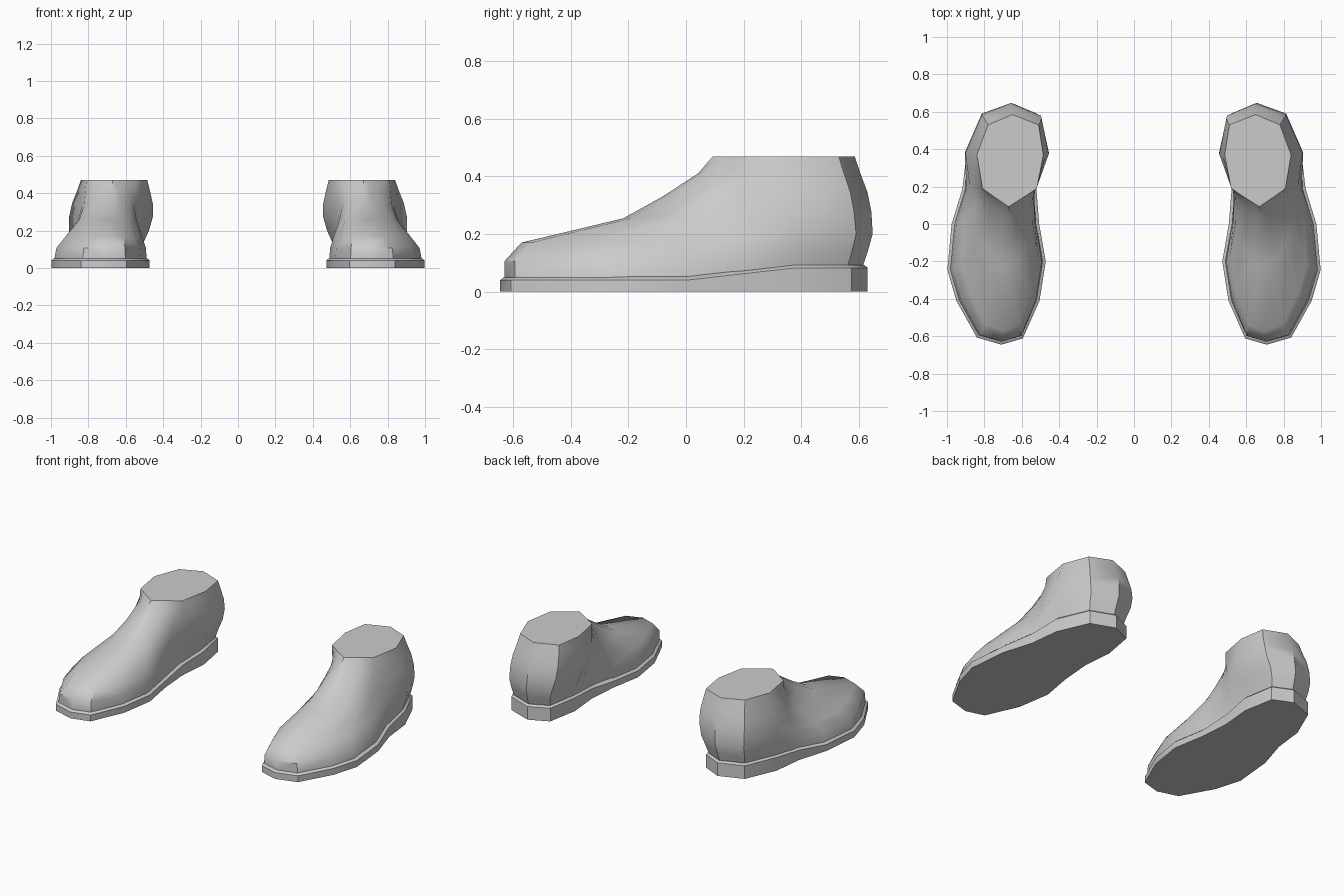
import bpy, bmesh, math
from mathutils import Vector

if "Cube" in bpy.data.objects:
    bpy.data.objects.remove(bpy.data.objects["Cube"], do_unlink=True)

grey = bpy.data.materials.new("light grey")
grey.use_nodes = True
COLOUR = (0.6, 0.6, 0.6, 1)
grey.diffuse_color = COLOUR
grey.node_tree.nodes["Principled BSDF"].inputs["Base Color"].default_value = COLOUR

# Outlines of the left shoe: toe tip, round the outer side, heel, back along the inner side
SOLE = [(.71, -.645), (.84, -.607), (.95, -.41), (.998, -.245), (.975, 0), (.917, .19),
        (.895, .38), (.81, .575), (.66, .63), (.54, .575), (.505, .38), (.522, .19),
        (.507, 0), (.472, -.2), (.505, -.41), (.595, -.612)]
ANKLE = [(.67, .093), (.698, .112), (.726, .131), (.754, .150), (.782, .170), (.81, .19),
         (.84, .37), (.78, .53), (.65, .585), (.51, .53), (.485, .37), (.52, .19),
         (.55, .170), (.58, .150), (.61, .131), (.64, .112)]
CENTRE = Vector((.70, 0))
HEEL = Vector((.68, .36))
TOP = .47


def lerp(a, b, t):
    return a + (b - a) * t


def sole_height(y):
    """Height of the sole wall: thin at the toe, thicker under the heel."""
    return .04 + .043 * min(max(y / .38, 0), 1)


def inset(p, d):
    v = Vector(p)
    spine = Vector((CENTRE.x, min(max(v.y, -.4), .4)))
    return v - (v - spine).normalized() * d


def loft(name, rings, side):
    """Skin a stack of rings, cap both ends; side -1 gives the opposite shoe."""
    bm = bmesh.new()
    loops = [[bm.verts.new((side * x, y, z)) for x, y, z in ring] for ring in rings]
    n = len(loops[0])
    for a, b in zip(loops, loops[1:]):
        for i in range(n):
            j = (i + 1) % n
            bm.faces.new((a[i], a[j], b[j], b[i]))
    bm.faces.new(loops[0][::-1])
    bm.faces.new(loops[-1])
    bmesh.ops.recalc_face_normals(bm, faces=bm.faces)
    mesh = bpy.data.meshes.new(name)
    bm.to_mesh(mesh)
    bm.free()
    mesh.materials.append(grey)
    obj = bpy.data.objects.new(name, mesh)
    bpy.context.collection.objects.link(obj)
    bpy.ops.object.select_all(action='DESELECT')
    obj.select_set(True)
    bpy.context.view_layer.objects.active = obj
    bpy.ops.object.shade_smooth_by_angle(angle=math.radians(42))
    return obj


# Sole: vertical wall with a narrow sloping rim
sole_rings = [[(x, y, 0) for x, y in SOLE],
              [(x, y, sole_height(y)) for x, y in SOLE],
              [(*inset(p, .012), sole_height(p[1]) + .01) for p in SOLE]]

# Upper: rings blend from sole to ankle outline
# (height, sideways blend, lengthwise blend, heel bulge)
STEPS = [(0, 0, 0, 0), (.14, .05, 0, .018), (.29, .27, .08, .036), (.49, .58, .57, .046),
         (.67, .76, .76, .038), (.86, .93, .93, .016), (1, 1, 1, 0)]
upper_rings = []
for height, wx, wy, bulge in STEPS:
    ring = []
    for s, a in zip(SOLE, ANKLE):
        base = inset(s, .016)
        p = Vector((lerp(base.x, a[0], wx), lerp(base.y, a[1], wy)))
        if s[1] > .3:
            p += (p - HEEL).normalized() * bulge
        ring.append((p.x, p.y, lerp(sole_height(s[1]) + .008, TOP, height)))
    upper_rings.append(ring)

for side, label in ((1, "left"), (-1, "right")):
    loft(label + "_sole", sole_rings, side)
    loft(label + "_upper", upper_rings, side)
